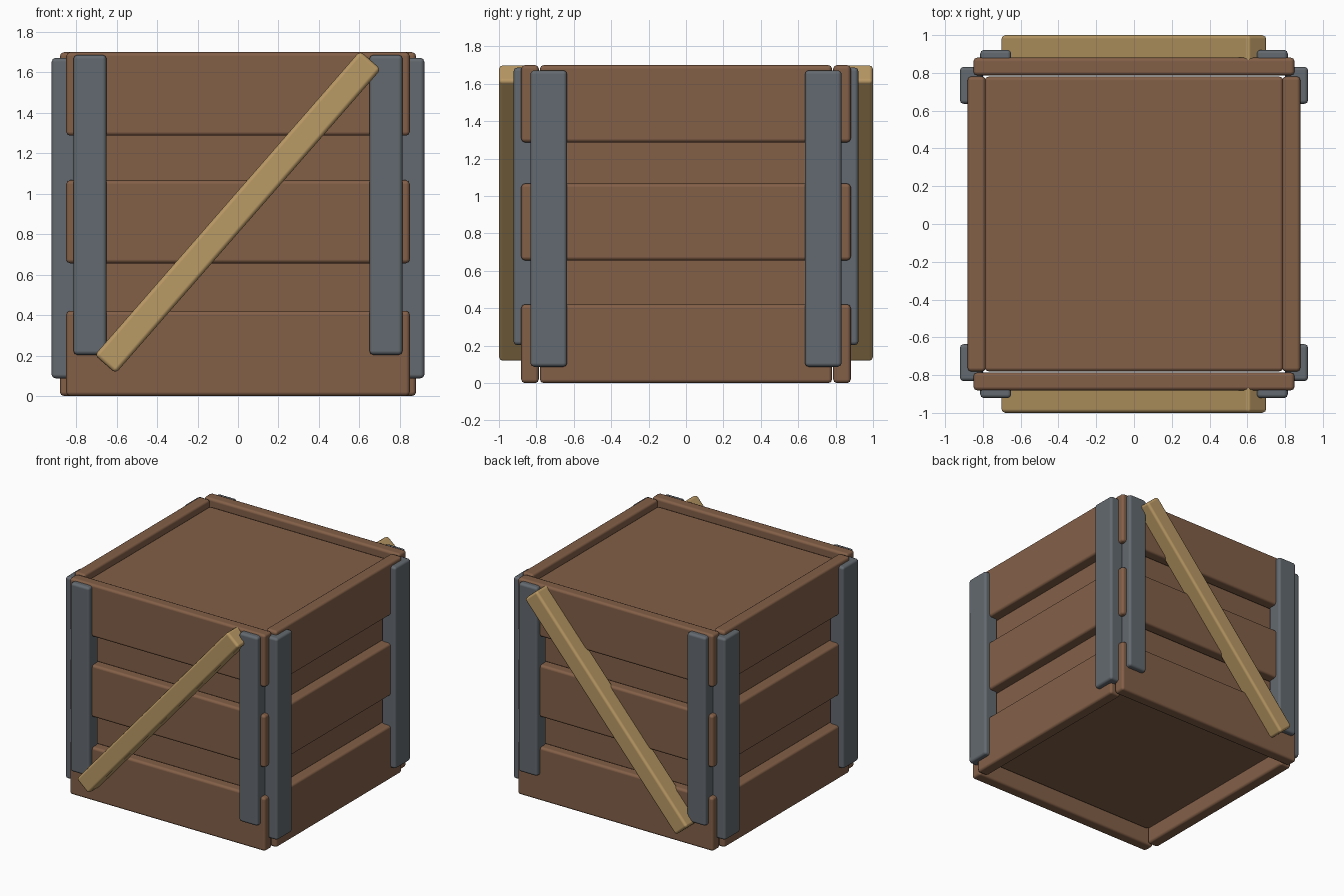
import bpy
import math

if "Cube" in bpy.data.objects:
    bpy.data.objects.remove(bpy.data.objects["Cube"])


def material(name, color):
    m = bpy.data.materials.new(name)
    m.diffuse_color = (*color, 1.0)
    m.use_nodes = True
    m.node_tree.nodes["Principled BSDF"].inputs["Base Color"].default_value = m.diffuse_color
    return m


brown = material("brown_wood", (0.228, 0.116, 0.064))
tan = material("tan_wood", (0.49, 0.32, 0.13))
grey = material("grey_metal", (0.124, 0.142, 0.160))


def beam(name, x, y, z, mat, bevel=0.02, tilt=0.0):
    """Rounded box from (min, max) ranges, optionally tilted about y."""
    loc = [(a + b) / 2 for a, b in (x, y, z)]
    bpy.ops.mesh.primitive_cube_add(size=1, location=loc)
    ob = bpy.context.object
    ob.name = name
    ob.scale = [b - a for a, b in (x, y, z)]
    bpy.ops.object.transform_apply(location=False, rotation=False, scale=True)
    ob.rotation_euler = (0, tilt, 0)
    bpy.ops.object.shade_smooth()
    mod = ob.modifiers.new("rounded_edges", "BEVEL")
    mod.width = bevel
    mod.segments = 2
    mod.harden_normals = True   # keeps the large faces flat
    bpy.ops.object.modifier_apply(modifier=mod.name)
    ob.data.materials.append(mat)
    return ob


def span(side, near, far):
    """Range on the positive or negative side of an axis."""
    return tuple(sorted((side * near, side * far)))


# Inner box, slightly below the rim and above the lower edge
beam("inner_box", (-0.79, 0.79), (-0.78, 0.78), (0.12, 1.648), brown)

levels = {"lower": (0.0, 0.421), "middle": (0.656, 1.067), "upper": (1.287, 1.70)}
for s, fb, lr in ((-1, "front", "left"), (1, "back", "right")):
    # Three planks on every side
    for level, z in levels.items():
        beam(f"{fb}_{level}_plank", (-0.85, 0.85), span(s, 0.787, 0.881), z, brown)
        beam(f"{lr}_{level}_plank", span(s, 0.785, 0.881), (-0.781, 0.781), z, brown)

    # Upright corner straps
    for t, end in ((-1, "a"), (1, "b")):
        beam(f"{fb}_strap_{end}", span(t, 0.65, 0.814), span(s, 0.80, 0.922),
             (0.203, 1.687), grey)
        beam(f"{lr}_strap_{end}", span(s, 0.80, 0.922), span(t, 0.636, 0.832),
             (0.087, 1.672), grey)

    # Diagonal brace, centred on the panel
    half, mid_z = 0.998, 0.909
    beam(f"{fb}_diagonal_brace", (-half - 0.001, half - 0.001),
         span(s, 0.85, 1.0), (mid_z - 0.069, mid_z + 0.069), tan,
         tilt=-math.radians(48.9))
